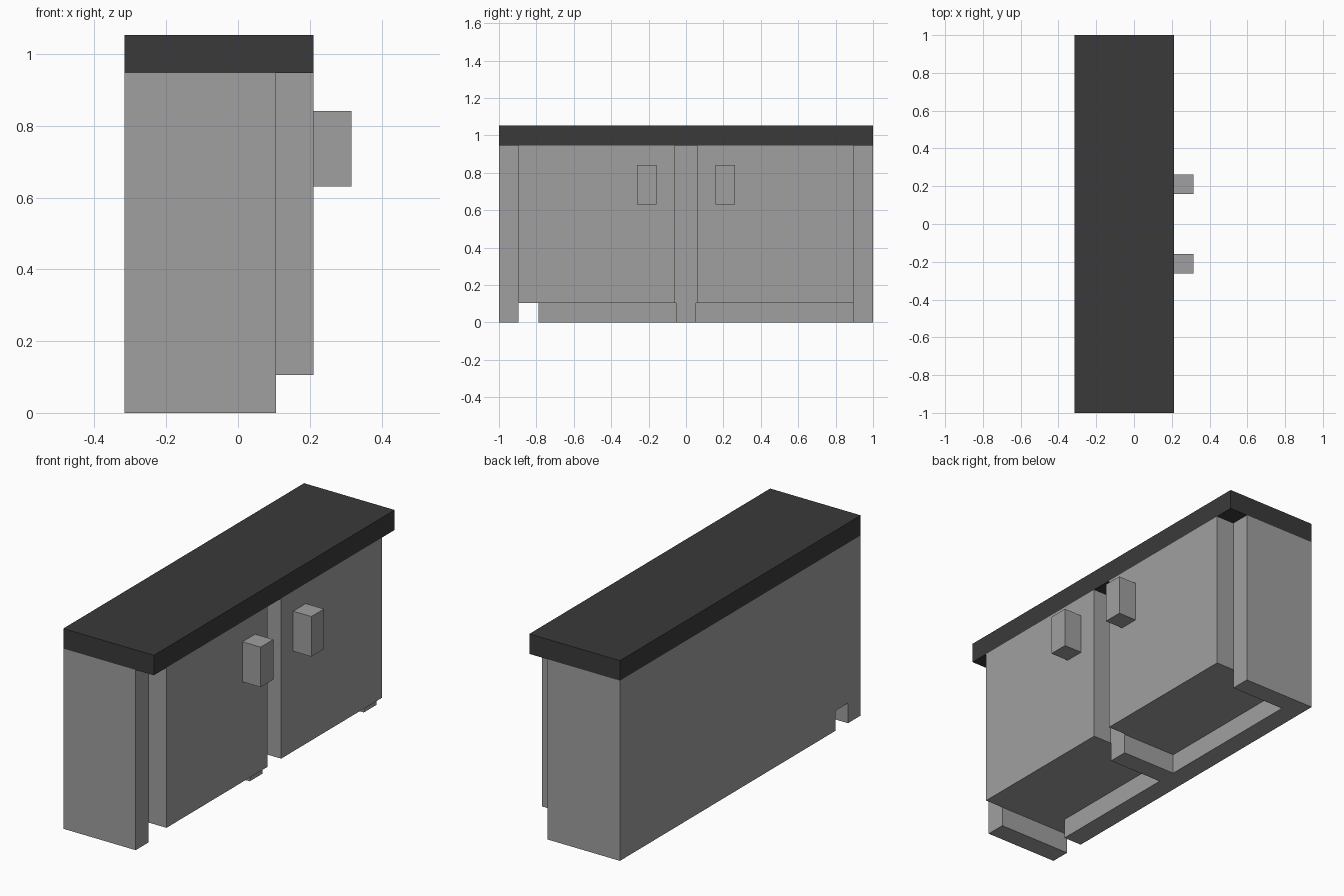
import bpy
import bmesh
from mathutils import Vector

if "Cube" in bpy.data.objects:
    bpy.data.objects.remove(bpy.data.objects["Cube"], do_unlink=True)

U = 2 / 19           # one board thickness
BACK = -3 * U        # rear face
FRONT = U            # carcass front face
TOP = 9 * U          # underside of the worktop
END = 8.5 * U        # inner face of the end posts
MID = 0.5 * U        # half width of the middle post


def material(name, value):
    mat = bpy.data.materials.new(name)
    mat.use_nodes = True
    colour = (value, value, value, 1)
    mat.diffuse_color = colour
    mat.node_tree.nodes["Principled BSDF"].inputs["Base Color"].default_value = colour
    return mat


grey = material("cabinet grey", 0.35)
charcoal = material("worktop charcoal", 0.042)


def box(name, x, y, z, mat):
    """Box from its (min, max) range on each axis."""
    bm = bmesh.new()
    bmesh.ops.create_cube(bm, size=1)
    for v in bm.verts:
        v.co = Vector([sum(r) / 2 + c * (r[1] - r[0]) for c, r in zip(v.co, (x, y, z))])
    mesh = bpy.data.meshes.new(name)
    bm.to_mesh(mesh)
    bm.free()
    mesh.materials.append(mat)
    obj = bpy.data.objects.new(name, mesh)
    bpy.context.collection.objects.link(obj)
    return obj


def cut(target, x, y, z):
    """Subtract a box and discard the cutter."""
    cutter = box("cutter", x, y, z, grey)
    cutter.hide_render = True
    mod = target.modifiers.new("cut", 'BOOLEAN')
    mod.operation = 'DIFFERENCE'
    mod.solver = 'EXACT'
    mod.object = cutter
    bpy.context.view_layer.objects.active = target
    bpy.ops.object.modifier_apply(modifier=mod.name)
    bpy.data.objects.remove(cutter, do_unlink=True)


# Carcass with two deep toe recesses and a pipe notch through the back
carcass = box("carcass", (BACK, FRONT), (-1, 1), (0, TOP), grey)
for y in ((-END, -MID), (MID, END)):
    cut(carcass, (BACK + U, FRONT + U), y, (-U, U))
cut(carcass, (BACK - U, BACK + 2 * U), (-END, -END + U), (-U, U))

# Worktop
box("worktop", (BACK, 2 * U), (-1, 1), (TOP, TOP + U), charcoal)

# Doors and handles, mirrored about the middle post
for side, label in ((-1, "right"), (1, "left")):
    def span(a, b):
        return tuple(sorted((side * a, side * b)))
    box(label + "_door", (FRONT, 2 * U), span(MID + 0.005, END), (U, TOP), grey)
    box(label + "_handle", (2 * U, 3 * U), span(1.5 * U, 2.5 * U), (6 * U, 8 * U), grey)
